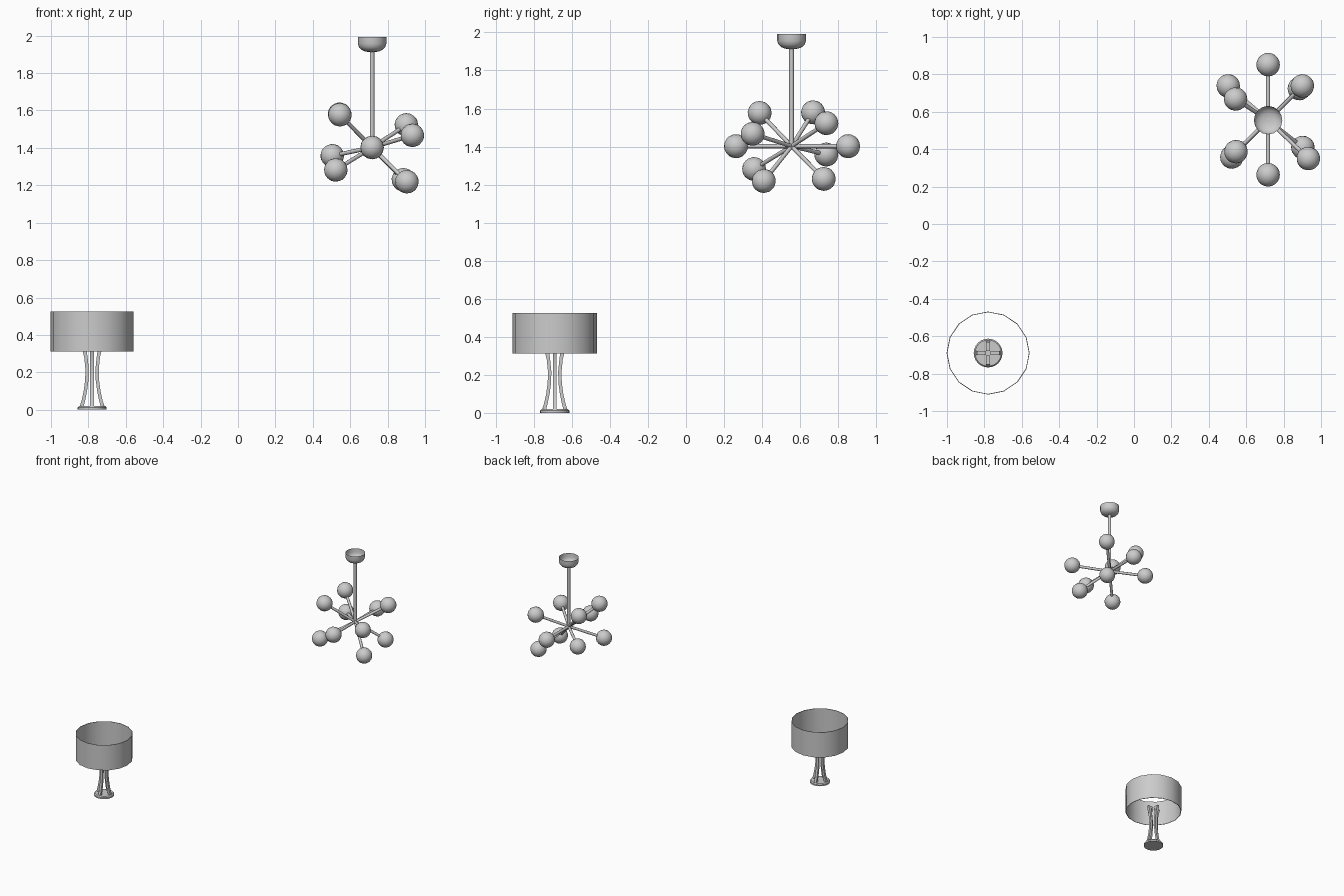
import bpy, bmesh, math
from mathutils import Vector, Matrix

if "Cube" in bpy.data.objects:
    bpy.data.objects.remove(bpy.data.objects["Cube"])


def finish(name, bm, angle=40):
    bmesh.ops.recalc_face_normals(bm, faces=bm.faces)
    me = bpy.data.meshes.new(name)
    bm.to_mesh(me)
    bm.free()
    ob = bpy.data.objects.new(name, me)
    bpy.context.collection.objects.link(ob)
    bpy.ops.object.select_all(action='DESELECT')
    ob.select_set(True)
    bpy.context.view_layer.objects.active = ob
    bpy.ops.object.shade_smooth_by_angle(angle=math.radians(angle))
    return ob


def lathe(name, profile, centre, n=16, closed=False):
    """Spin an (r, z) profile round the vertical axis."""
    bm = bmesh.new()
    rings = []
    for r, z in profile:
        if r == 0:
            rings.append([bm.verts.new((centre[0], centre[1], z))] * n)
        else:
            rings.append([bm.verts.new((centre[0] + r * math.cos(math.tau * i / n),
                                        centre[1] + r * math.sin(math.tau * i / n), z))
                          for i in range(n)])
    pairs = list(zip(rings, rings[1:]))
    if closed:
        pairs.append((rings[-1], rings[0]))
    for a, b in pairs:
        for i in range(n):
            j = (i + 1) % n
            bm.faces.new(list(dict.fromkeys((a[i], a[j], b[j], b[i]))))
    return finish(name, bm)


def rod(name, a, b, radius, n=10):
    a, b = Vector(a), Vector(b)
    bm = bmesh.new()
    mat = Matrix.Translation((a + b) / 2) @ (b - a).to_track_quat('Z', 'Y').to_matrix().to_4x4()
    bmesh.ops.create_cone(bm, cap_ends=True, segments=n, radius1=radius, radius2=radius,
                          depth=(b - a).length, matrix=mat)
    return finish(name, bm)


# Table lamp: open drum shade and disc base
lamp = Vector((-0.78, -0.69, 0))
lathe("lamp_shade", [(0.222, 0.312), (0.222, 0.526), (0.218, 0.526), (0.218, 0.312)],
      lamp, closed=True)
lathe("lamp_base", [(0, 0), (0.077, 0), (0.077, 0.012), (0.07, 0.02), (0, 0.02)], lamp, n=24)

# Four curved flat legs: (z, outer radius, inner radius)
curve = [(0.015, 0.067, 0.046), (0.05, 0.056, 0.037), (0.10, 0.045, 0.027), (0.16, 0.037, 0.019),
         (0.22, 0.036, 0.018), (0.28, 0.042, 0.024), (0.32, 0.052, 0.030), (0.345, 0.06, 0.012)]
for k in range(4):
    bm = bmesh.new()
    turn = Matrix.Translation(lamp) @ Matrix.Rotation(k * math.pi / 2, 4, 'Z')
    rows = [[bm.verts.new(turn @ Vector(p)) for p in
             ((o, -0.01, z), (o, 0.01, z), (i, 0.01, z), (i, -0.01, z))] for z, o, i in curve]
    for a, b in zip(rows, rows[1:]):
        for i in range(4):
            j = (i + 1) % 4
            bm.faces.new((a[i], a[j], b[j], b[i]))
    bm.faces.new(rows[0])
    bm.faces.new(rows[-1])
    finish(f"lamp_leg_{k + 1}", bm)

# Pendant: ceiling bowl (open at the top) and drop rod
hub = Vector((0.717, 0.555, 1.402))
lathe("ceiling_canopy", [(0.076, 1.992), (0.076, 1.957), (0.07, 1.938), (0.056, 1.924),
                         (0.036, 1.915), (0, 1.911)], hub)
rod("drop_rod", hub, (hub.x, hub.y, 1.915), 0.0125)

# Radiating arms, each with a globe
globes = [(0, 0.297, 0), (0, -0.292, 0),
          (-0.172, -0.168, 0.175), (-0.174, 0.113, 0.178),
          (0.183, 0.183, 0.121), (0.215, -0.205, 0.065),
          (-0.213, 0.183, -0.044), (-0.194, -0.197, -0.12),
          (0.186, -0.146, -0.183), (0.167, 0.169, -0.172)]
for k, d in enumerate(globes):
    d = Vector(d)
    rod(f"arm_{k + 1}", hub, hub + d, 0.011)
    bm = bmesh.new()
    mat = Matrix.Translation(hub + d) @ d.to_track_quat('Z', 'Y').to_matrix().to_4x4()
    bmesh.ops.create_uvsphere(bm, u_segments=16, v_segments=10, radius=0.063, matrix=mat)
    finish(f"globe_{k + 1}", bm)
